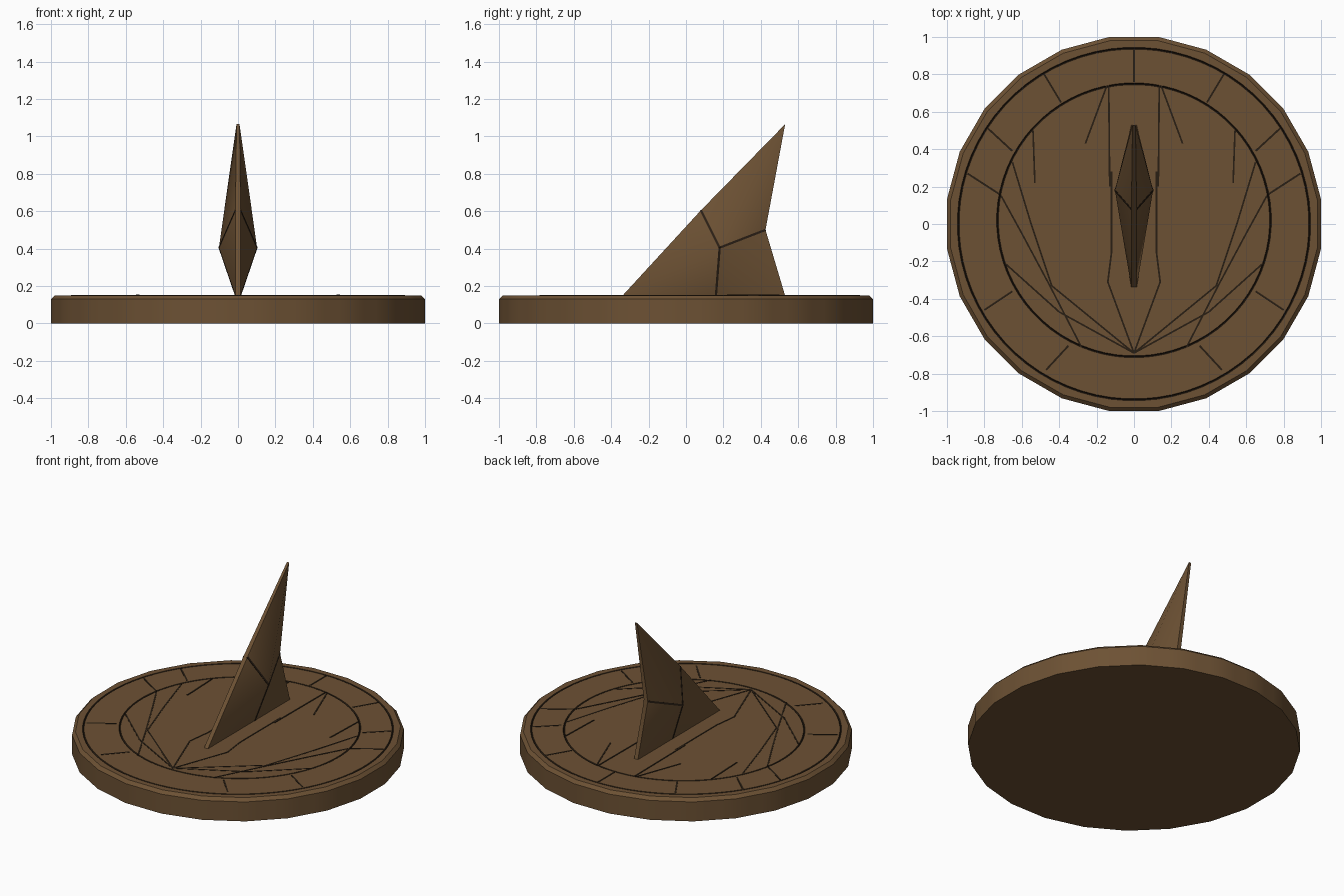
import bpy, bmesh, math
from mathutils import Vector

if "Cube" in bpy.data.objects:
    bpy.data.objects.remove(bpy.data.objects["Cube"])


def material(name, colour):
    mat = bpy.data.materials.new(name)
    mat.diffuse_color = (*colour, 1)
    mat.use_nodes = True
    mat.node_tree.nodes["Principled BSDF"].inputs["Base Color"].default_value = mat.diffuse_color
    return mat


bronze = material("aged bronze", (0.152, 0.083, 0.034))
dark = material("dark engraving", (0.022, 0.013, 0.007))
TOP = 0.15


def finish(bm, name, mats, smooth=None):
    bmesh.ops.recalc_face_normals(bm, faces=bm.faces[:])
    me = bpy.data.meshes.new(name)
    bm.to_mesh(me)
    bm.free()
    for mat in mats:
        me.materials.append(mat)
    if smooth:
        me.polygons.foreach_set("use_smooth", [True] * len(me.polygons))
        me.set_sharp_from_angle(angle=math.radians(smooth))
    ob = bpy.data.objects.new(name, me)
    bpy.context.collection.objects.link(ob)
    return ob


# Dial plate: 24-sided rim, two dark round grooves cut in the top
N = 72
STEP = math.tau / 24
# radius, height, blend of 24-sided outline (1) or true circle (0), y shift
profile = [(1.0, 0, 1, 0), (1.0, 0.13, 1, 0), (0.98, TOP, 1, 0),
           (0.945, TOP, 0, 0), (0.94, 0.144, 0, 0), (0.935, TOP, 0, 0),
           (0.735, TOP, 0, 0.02), (0.73, 0.144, 0, 0.02), (0.725, TOP, 0, 0.02)]
bm = bmesh.new()
rings = []
for r, z, poly, dy in profile:
    ring = []
    for i in range(N):
        a = math.tau * (i + 1.5) / N
        off = (a + STEP / 2) % STEP - STEP / 2
        rad = r / math.cos(off) if poly else r
        ring.append(bm.verts.new((rad * math.cos(a), rad * math.sin(a) + dy, z)))
    rings.append(ring)
for k, (lo, hi) in enumerate(zip(rings, rings[1:])):
    for i in range(N):
        j = (i + 1) % N
        f = bm.faces.new((lo[i], lo[j], hi[j], hi[i]))
        f.material_index = int(k in (3, 4, 6, 7))
bm.faces.new(rings[0])
bm.faces.new(rings[-1])
finish(bm, "dial_plate", [bronze, dark], 30)


# Thin bar between two points, lying flat against a surface normal
def strip(bm, a, b, width, height, normal=(0, 0, 1)):
    a, b, n = Vector(a), Vector(b), Vector(normal).normalized()
    side = (b - a).normalized().cross(n) * width / 2
    corners = [a + side, b + side, b - side, a - side]
    low = [bm.verts.new(p - n * 0.004) for p in corners]
    high = [bm.verts.new(p + n * height) for p in corners]
    bm.faces.new(low)
    bm.faces.new(high)
    for i in range(4):
        j = (i + 1) % 4
        bm.faces.new((low[i], low[j], high[j], high[i]))


# Hour marks across the outer band
bm = bmesh.new()
marks = [((0, 0.76), (0, 0.93))]
for s in (-1, 1):
    marks += [((s * 0.39, 0.65), (s * 0.48, 0.80)),
              ((s * 0.65, 0.39), (s * 0.78, 0.51)),
              ((s * 0.72, 0.16), (s * 0.89, 0.27)),
              ((s * 0.65, -0.36), (s * 0.80, -0.46)),
              ((s * 0.35, -0.65), (s * 0.47, -0.78))]
for a, b in marks:
    strip(bm, (*a, TOP), (*b, TOP), 0.01, 0.002)
finish(bm, "hour_marks", [dark])

# Fan of hour lines inside the inner ring, mirrored left and right
paths = [
    [(0, -0.69), (0.44, -0.33), (0.55, 0.0), (0.65, 0.33)],
    [(0, -0.69), (0.40, -0.47), (0.69, -0.21)],
    [(0, -0.69), (0.14, -0.31), (0.12, -0.15), (0.12, 0.28)],
    [(0.28, -0.66), (0.45, -0.33), (0.60, -0.05), (0.71, 0.15)],
    [(0.145, 0.74), (0.26, 0.43)],
    [(0.135, 0.74), (0.13, 0.20)],
    [(0.54, 0.50), (0.53, 0.22)],
]
bm = bmesh.new()
for k, path in enumerate(paths):
    for s in (-1, 1):
        for a, b in zip(path, path[1:]):
            strip(bm, (s * a[0], a[1], TOP), (s * b[0], b[1], TOP),
                  0.009, 0.0015 + 0.0003 * k)
finish(bm, "hour_lines", [dark])

# Gnomon: thin edged outline rising to a ridge point on each side
outline = [(-0.34, 0.148), (0.08, 0.605), (0.53, 1.065),
           (0.425, 0.50), (0.53, 0.148), (0.16, 0.148)]
HALF = 0.014
PEAK = (0.102, 0.18, 0.405)
bm = bmesh.new()
sides = []
for s in (-1, 1):
    rim = [bm.verts.new((s * (0.008 if i == 2 else HALF), y, z))
           for i, (y, z) in enumerate(outline)]
    peak = bm.verts.new((s * PEAK[0], *PEAK[1:]))
    for i in range(6):
        bm.faces.new((rim[i], rim[(i + 1) % 6], peak))
    sides.append(rim)
for i in range(6):
    j = (i + 1) % 6
    bm.faces.new((sides[0][i], sides[0][j], sides[1][j], sides[1][i]))
gnomon = finish(bm, "gnomon", [bronze], 45)
# keep the three panels on each side separate in shading
for e in gnomon.data.edges:
    a, b = sorted(e.vertices)
    if b % 7 == 6 and a % 7 in (1, 3, 5):
        e.use_edge_sharp = True

# Dark seams between the gnomon panels, wrapping over the thin edge
bm = bmesh.new()
for s in (-1, 1):
    peak = Vector((s * PEAK[0], *PEAK[1:]))
    for i in (1, 3, 5):
        foot = Vector((s * HALF, *outline[i]))
        along = (foot - peak).normalized()
        across = along.cross(Vector((1, 0, 0)))
        strip(bm, peak, foot, 0.012, 0.002, across.cross(along) * s)
finish(bm, "gnomon_seams", [dark])
